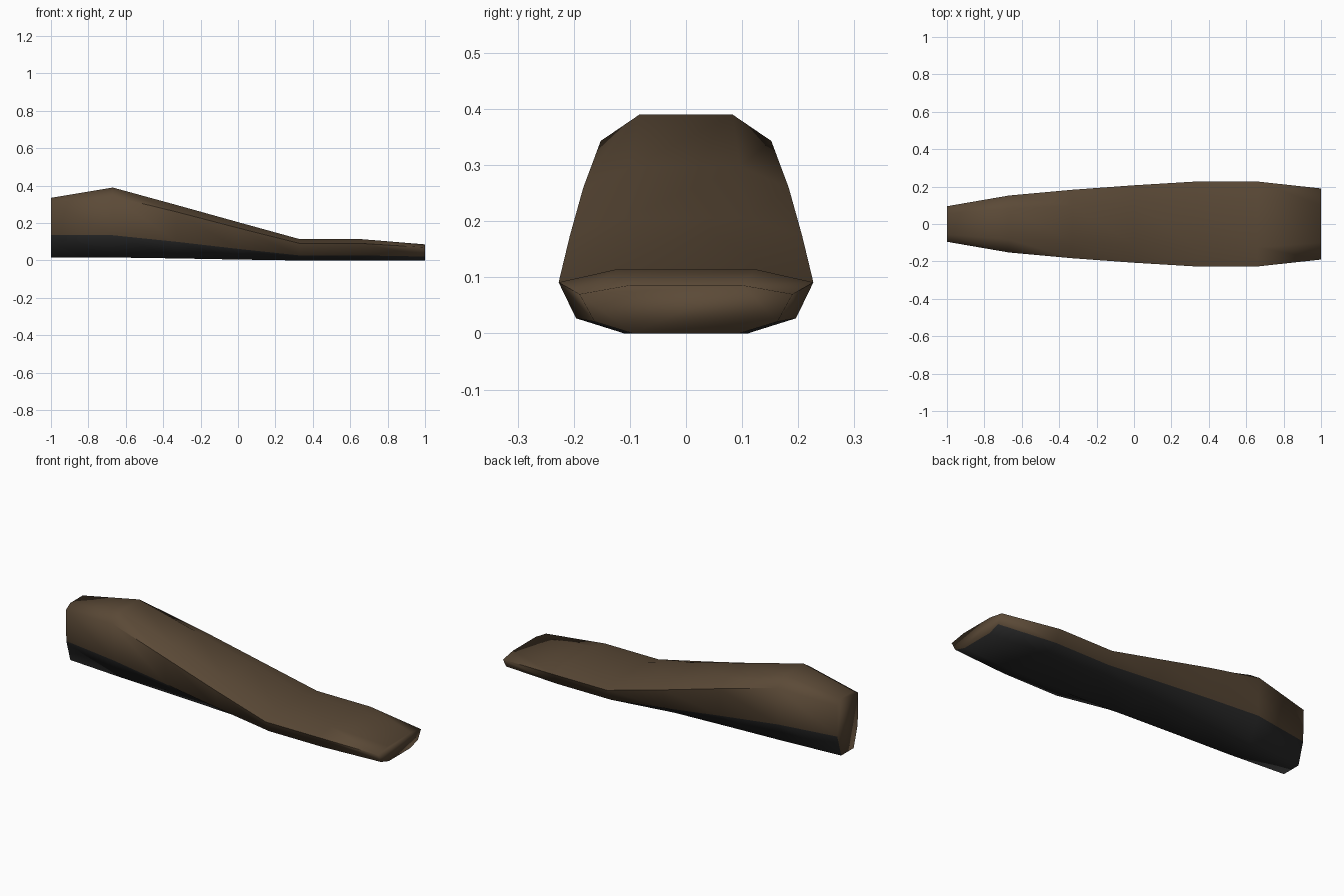
import bpy
import bmesh

if "Cube" in bpy.data.objects:
    bpy.data.objects.remove(bpy.data.objects["Cube"])


def material(name, rgb):
    m = bpy.data.materials.new(name)
    m.diffuse_color = (*rgb, 1)
    m.use_nodes = True
    m.node_tree.nodes["Principled BSDF"].inputs["Base Color"].default_value = m.diffuse_color
    return m


brown = material("brown", (0.105, 0.068, 0.038))
black = material("black", (0.024, 0.024, 0.024))

# Stations along the body:
# x, bottom (half width, z), lower side, shoulder, top
STATIONS = [
    (-1.00, (0.055, 0.016), (0.090, 0.135), (0.095, 0.310), (0.055, 0.335)),
    (-0.67, (0.080, 0.016), (0.143, 0.135), (0.152, 0.343), (0.083, 0.390)),
    (-0.33, (0.090, 0.011), (0.163, 0.100), (0.183, 0.260), (0.097, 0.297)),
    (0.00, (0.100, 0.005), (0.181, 0.062), (0.207, 0.174), (0.111, 0.205)),
    (0.33, (0.110, 0.000), (0.196, 0.027), (0.227, 0.091), (0.125, 0.114)),
    (0.66, (0.110, 0.000), (0.196, 0.027), (0.227, 0.091), (0.125, 0.114)),
    (1.00, (0.095, 0.000), (0.163, 0.021), (0.190, 0.070), (0.100, 0.086)),
]

bm = bmesh.new()
rings = []
for x, *half in STATIONS:
    # right half going up, then the mirrored half coming down
    loop = [(w, z) for w, z in half] + [(-w, z) for w, z in reversed(half)]
    rings.append([bm.verts.new((x, y, z)) for y, z in loop])

# Skin between stations: underside strips are black, the rest brown
for a, b in zip(rings, rings[1:]):
    for i in range(8):
        j = (i + 1) % 8
        f = bm.faces.new((a[i], b[i], b[j], a[j]))
        f.material_index = 1 if i in (0, 6, 7) else 0

# End caps
bm.faces.new(rings[0])
bm.faces.new(rings[-1])
bmesh.ops.recalc_face_normals(bm, faces=bm.faces)

# Soft shading with a crisp line along both shoulders
for f in bm.faces:
    f.smooth = True
for a, b in zip(rings[1:], rings[2:]):
    for i in (2, 5):
        bm.edges.get((a[i], b[i])).smooth = False

mesh = bpy.data.meshes.new("grip_body")
bm.to_mesh(mesh)
bm.free()
mesh.materials.append(brown)
mesh.materials.append(black)
body = bpy.data.objects.new("grip_body", mesh)
bpy.context.collection.objects.link(body)
